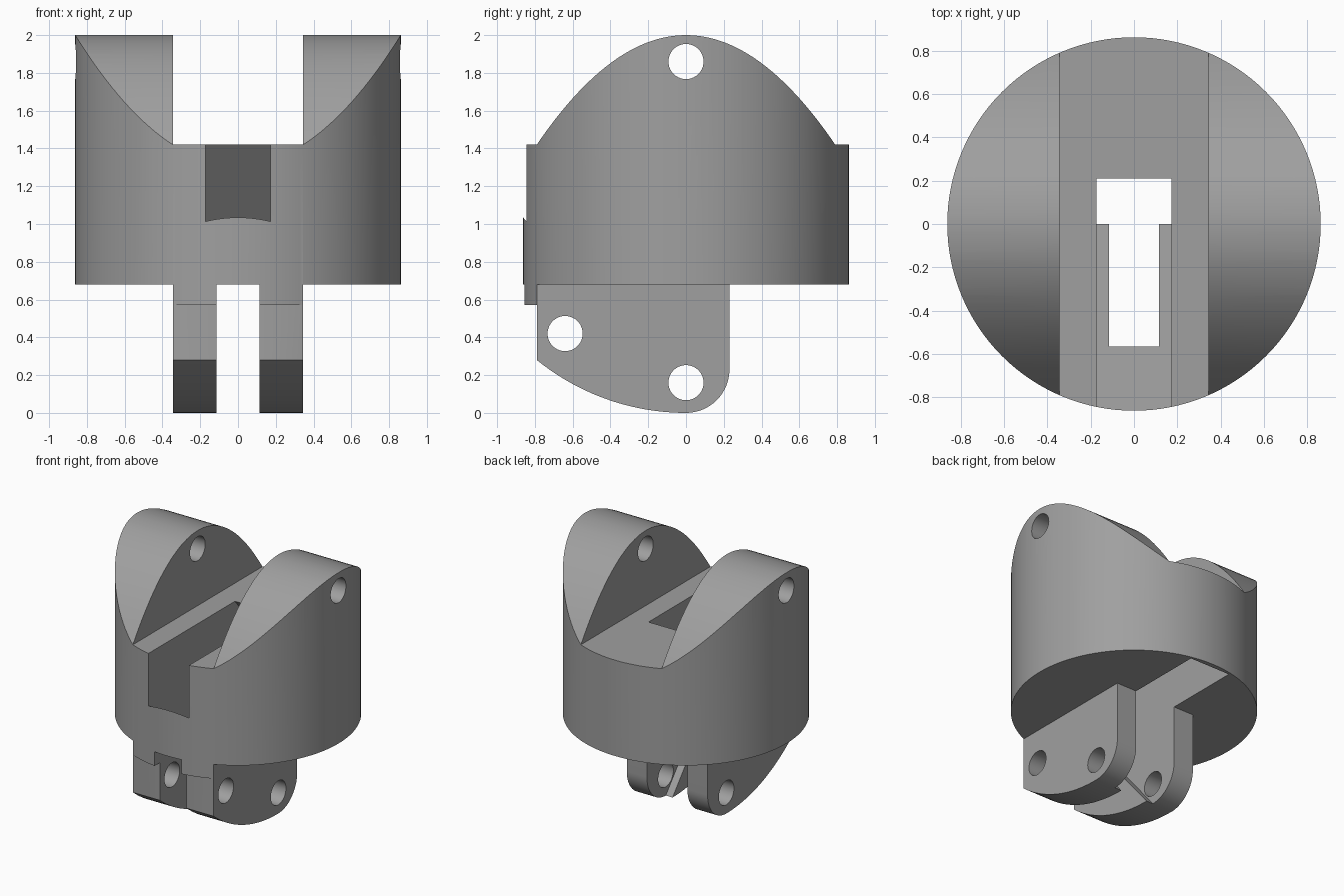
import bpy, bmesh, math

if "Cube" in bpy.data.objects:
    bpy.data.objects.remove(bpy.data.objects["Cube"])

R = 0.862          # body radius
FLOOR = 1.42       # top channel floor
BASE = 0.68        # underside of the round body
SLOPE = 1.2        # slant of the arm slot


def finish(bm, name):
    bmesh.ops.recalc_face_normals(bm, faces=bm.faces[:])
    mesh = bpy.data.meshes.new(name)
    bm.to_mesh(mesh)
    bm.free()
    ob = bpy.data.objects.new(name, mesh)
    bpy.context.collection.objects.link(ob)
    return ob


def prism(name, profile, x0, x1):
    """Extrude a (y, z) outline along x."""
    bm = bmesh.new()
    face = bm.faces.new([bm.verts.new((x0, y, z)) for y, z in profile])
    new = bmesh.ops.extrude_face_region(bm, geom=[face])["geom"]
    bmesh.ops.translate(bm, vec=(x1 - x0, 0, 0),
                        verts=[v for v in new if isinstance(v, bmesh.types.BMVert)])
    return finish(bm, name)


def box(name, x0, x1, y0, y1, z0, z1):
    return prism(name, [(y0, z0), (y1, z0), (y1, z1), (y0, z1)], x0, x1)


def circle(cy, cz, r, n=40):
    return [(cy + r * math.cos(2 * math.pi * i / n),
             cz + r * math.sin(2 * math.pi * i / n)) for i in range(n)]


# Round blank, slightly tall so that the cutters shape both ends
bm = bmesh.new()
bmesh.ops.create_cone(bm, cap_ends=True, segments=128, radius1=R, radius2=R, depth=2.1)
bmesh.ops.translate(bm, vec=(0, 0, 1), verts=bm.verts[:])
body = finish(bm, "clevis_body")

cutters = []

# Arched crown over the two ears
N = 48
crown = [(0.79 * (2 * i / N - 1), 2 - (2 - FLOOR) * (2 * i / N - 1) ** 2)
         for i in range(N + 1)]
cutters.append(prism("crown_cutter",
                     [(-1, FLOOR)] + crown + [(1, FLOOR), (1, 2.3), (-1, 2.3)], -1.1, 1.1))

# Channel between the ears
cutters.append(box("channel_cutter", -0.345, 0.345, -1.2, 1.2, FLOOR, 2.4))

# Space beside the lower lugs
for s in (-1, 1):
    x0, x1 = sorted((s * 0.345, s * 1.2))
    cutters.append(box("lug_side_cutter", x0, x1, -1.2, 1.2, -0.3, BASE))

# Lower lug outline: round heel, then a long shallow sweep up to the front
heel = [(0.23 * math.cos(a), 0.23 - 0.23 * math.sin(a))
        for a in (math.pi / 2 * i / 16 for i in range(17))]
sweep_r = (0.79 ** 2 + 0.28 ** 2) / (2 * 0.28)
sweep_a = math.asin(0.79 / sweep_r)
sweep = [(-sweep_r * math.sin(sweep_a * i / 20), sweep_r * (1 - math.cos(sweep_a * i / 20)))
         for i in range(1, 21)]
cutters.append(prism("lug_outline_cutter",
                     [(1.2, BASE), (0.23, BASE)] + heel + sweep +
                     [(-0.79, 0.57), (-1.2, 0.57), (-1.2, -0.3), (1.2, -0.3)], -1.15, 1.15))

# Narrow gap between the lugs
cutters.append(box("lug_gap_cutter", -0.115, 0.115, -1.3, 1.3, -0.35, BASE))

# Wide slanted slot through the body
top = 1.6
rear = 1.672
cutters.append(prism("slanted_slot_cutter",
                     [(-1.1, 1.1 * SLOPE), (0.1, -0.1 * SLOPE),
                      ((rear + 0.12) / SLOPE, -0.12), ((rear - top) / SLOPE, top),
                      (-1.1, top)], -0.173, 0.173))

# Pin holes
for y, z in ((0, 1.86), (0, 0.16), (-0.64, 0.42)):
    cutters.append(prism("pin_hole_cutter", circle(y, z, 0.093), -1.3, 1.3))

# Apply every cut to the body
bpy.context.view_layer.objects.active = body
body.select_set(True)
for c in cutters:
    c.hide_render = True
    mod = body.modifiers.new("cut", "BOOLEAN")
    mod.operation = "DIFFERENCE"
    mod.solver = "EXACT"
    mod.object = c
    bpy.ops.object.modifier_apply(modifier=mod.name)
for c in cutters:
    bpy.data.objects.remove(c)

# Single flat grey
grey = bpy.data.materials.new("machined_grey")
grey.diffuse_color = (0.35, 0.35, 0.35, 1)
grey.use_nodes = True
grey.node_tree.nodes["Principled BSDF"].inputs["Base Color"].default_value = grey.diffuse_color
body.data.materials.clear()
body.data.materials.append(grey)
for p in body.data.polygons:
    p.material_index = 0

bpy.ops.object.select_all(action="DESELECT")
body.select_set(True)
bpy.ops.object.shade_smooth_by_angle(angle=math.radians(30))
